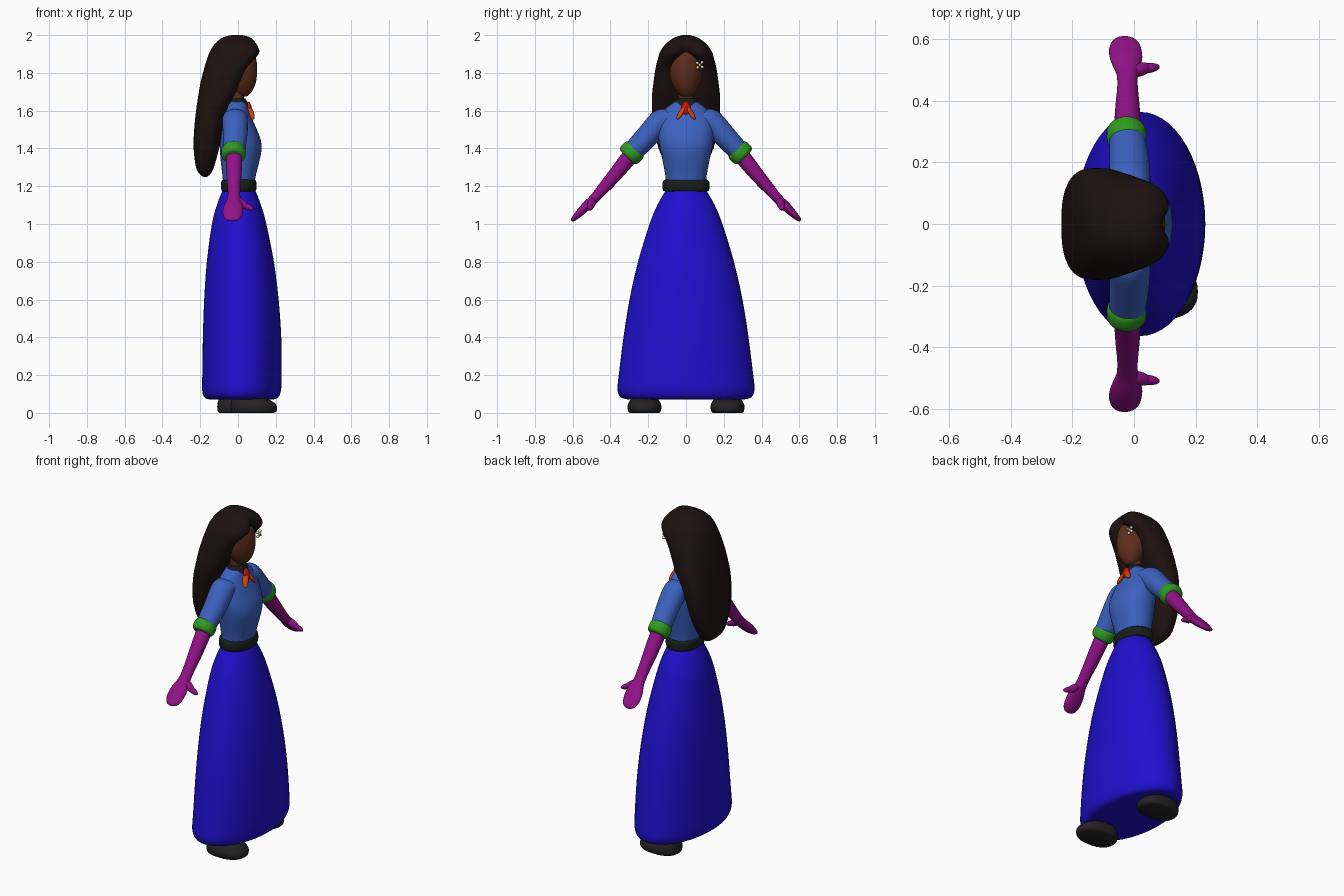
import bpy, bmesh, math
from mathutils import Vector, Matrix


def material(name, rgb):
    m = bpy.data.materials.new(name)
    m.diffuse_color = (*rgb, 1)
    return m


SKIRT = material("skirt_blue", (0.014, 0.005, 0.62))
SHIRT = material("shirt_blue", (0.045, 0.12, 0.52))
GLOVE = material("magenta", (0.28, 0.006, 0.24))
GREEN = material("green", (0.03, 0.32, 0.015))
HAIR = material("hair_brown", (0.013, 0.006, 0.006))
SKIN = material("skin_brown", (0.11, 0.026, 0.011))
SHOE = material("shoe_black", (0.017, 0.015, 0.015))
BELT = material("belt_black", (0.009, 0.013, 0.011))
RED = material("red", (0.6, 0.006, 0.003))
ORANGE = material("orange", (0.7, 0.06, 0.004))
WHITE = material("white", (0.75, 0.75, 0.8))
YELLOW = material("yellow", (0.7, 0.55, 0.02))


def finish(name, bm, mat):
    bmesh.ops.recalc_face_normals(bm, faces=bm.faces)
    me = bpy.data.meshes.new(name)
    bm.to_mesh(me)
    bm.free()
    me.materials.append(mat)
    ob = bpy.data.objects.new(name, me)
    bpy.context.collection.objects.link(ob)
    bpy.ops.object.select_all(action='DESELECT')
    ob.select_set(True)
    bpy.context.view_layer.objects.active = ob
    bpy.ops.object.shade_smooth_by_angle(angle=math.radians(50))
    return ob


def smooth_keys(keys, steps):
    # Catmull-Rom interpolation of the section parameters
    out = []
    n = len(keys)
    for i in range(n - 1):
        quad = [keys[max(i - 1, 0)], keys[i], keys[i + 1], keys[min(i + 2, n - 1)]]
        for s in range(steps):
            t = s / steps
            out.append([0.5 * (2 * b + (c - a) * t + (2 * a - 5 * b + 4 * c - d) * t * t
                               + (3 * b - a - 3 * c + d) * t ** 3) for a, b, c, d in zip(*quad)])
    return out + [list(keys[-1])]


def loft(name, keys, section, mat, segs=40, steps=3):
    bm = bmesh.new()
    rings = [[bm.verts.new(section(k, 2 * math.pi * i / segs)) for i in range(segs)]
             for k in smooth_keys(keys, steps)]
    for r0, r1 in zip(rings, rings[1:]):
        for i in range(segs):
            j = (i + 1) % segs
            bm.faces.new((r0[i], r0[j], r1[j], r1[i]))
    bm.faces.new(rings[0])
    bm.faces.new(rings[-1])
    return finish(name, bm, mat)


def power(v, p):
    return math.copysign(abs(v) ** p, v)


def level(p=1.0, y0=0.0):
    # horizontal section: (z, back x, front x, half width)
    def section(k, t):
        z, xb, xf, hw = k[:4]
        return ((xb + xf) / 2 + (xf - xb) / 2 * power(math.cos(t), p),
                y0 + hw * power(math.sin(t), p), z)
    return section


def hair_section(k, t):
    # horizontal section with a hollow for the face: extra (depth, width)
    x, y, z = level(0.75)(k, t)
    if math.cos(t) > 0:
        x -= k[4] * math.exp(-(y / k[5]) ** 2)
    return x, y, z


def limb(side):
    # section across the arm: (y, z, centre x, x radius, thickness radius)
    def section(k, t):
        y, z, xc, rx, rn = k
        c = rn * math.sin(t)
        return xc + rx * math.cos(t), side * (y + 0.69 * c), z + 0.72 * c
    return section


def blob(name, a, b, r, mat, flat=1.0):
    # ellipsoid stretched between two points
    a, b = Vector(a), Vector(b)
    rot = (b - a).to_track_quat('Z', 'X').to_matrix().to_4x4()
    m = Matrix.Translation((a + b) / 2) @ rot @ Matrix.Diagonal((r * flat, r, (b - a).length / 2, 1))
    bm = bmesh.new()
    bmesh.ops.create_uvsphere(bm, u_segments=20, v_segments=12, radius=1, matrix=m)
    return finish(name, bm, mat)


# Skirt, belt and blouse
loft("skirt", [(0.072, -0.155, 0.19, 0.31), (0.082, -0.178, 0.213, 0.345), (0.12, -0.19, 0.228, 0.363),
               (0.2, -0.189, 0.231, 0.356), (0.4, -0.186, 0.229, 0.331), (0.6, -0.179, 0.215, 0.299),
               (0.8, -0.165, 0.19, 0.254), (1.0, -0.138, 0.15, 0.193), (1.1, -0.112, 0.122, 0.152),
               (1.17, -0.085, 0.095, 0.112), (1.2, -0.07, 0.08, 0.09)], level(), SKIRT, 56)
loft("belt", [(1.172, -0.075, 0.085, 0.108), (1.178, -0.087, 0.095, 0.121), (1.203, -0.09, 0.099, 0.125),
              (1.228, -0.087, 0.095, 0.121), (1.235, -0.075, 0.083, 0.108)], level(0.9), BELT)
loft("blouse", [(1.2, -0.078, 0.085, 0.105), (1.26, -0.083, 0.095, 0.11), (1.34, -0.092, 0.115, 0.125),
                (1.4, -0.096, 0.125, 0.138), (1.45, -0.098, 0.119, 0.146), (1.5, -0.097, 0.1, 0.148),
                (1.55, -0.09, 0.078, 0.142), (1.6, -0.078, 0.057, 0.118), (1.63, -0.066, 0.048, 0.085),
                (1.65, -0.056, 0.04, 0.055)], level(0.9), SHIRT)

# Neck, collar and head
loft("neck", [(1.6, -0.05, 0.03, 0.042), (1.68, -0.045, 0.032, 0.04), (1.76, -0.045, 0.035, 0.042)],
     level(), SKIN, 24)
loft("collar", [(1.615, -0.06, 0.05, 0.058), (1.63, -0.063, 0.053, 0.064), (1.65, -0.058, 0.047, 0.06),
                (1.665, -0.052, 0.038, 0.05)], level(), BELT, 32)
loft("head", [(1.675, 0.015, 0.045, 0.018), (1.685, -0.01, 0.06, 0.035), (1.71, -0.04, 0.079, 0.056),
              (1.75, -0.07, 0.095, 0.077), (1.8, -0.09, 0.101, 0.088), (1.85, -0.09, 0.1, 0.088),
              (1.9, -0.08, 0.087, 0.075), (1.94, -0.05, 0.055, 0.04)], level(), SKIN)

# Long hair, hollowed around the face
loft("hair", [(2.0, -0.035, 0.025, 0.02, 0, 0.05), (1.985, -0.085, 0.072, 0.066, 0.003, 0.05),
              (1.95, -0.125, 0.108, 0.11, 0.015, 0.04), (1.91, -0.15, 0.121, 0.138, 0.045, 0.035),
              (1.87, -0.165, 0.105, 0.15, 0.07, 0.06), (1.82, -0.18, 0.072, 0.162, 0.07, 0.085),
              (1.75, -0.198, 0.035, 0.172, 0.06, 0.085), (1.68, -0.21, 0, 0.18, 0.05, 0.08),
              (1.6, -0.222, -0.05, 0.18, 0.02, 0.08), (1.5, -0.232, -0.08, 0.169, 0, 0.08),
              (1.4, -0.235, -0.1, 0.145, 0, 0.08), (1.3, -0.222, -0.128, 0.1, 0, 0.08),
              (1.262, -0.2, -0.148, 0.062, 0, 0.08), (1.25, -0.183, -0.165, 0.03, 0, 0.08)],
     hair_section, HAIR, 64, 4)

# Arms, one per side
for side, tag in ((-1, "right"), (1, "left")):
    arm = limb(side)
    loft(tag + "_sleeve", [(0.04, 1.565, -0.015, 0.06, 0.055), (0.09, 1.562, -0.015, 0.067, 0.064),
                           (0.135, 1.54, -0.015, 0.068, 0.066), (0.2, 1.47, -0.015, 0.065, 0.062),
                           (0.285, 1.38, -0.022, 0.058, 0.055)], arm, SHIRT, 28)
    cuff = [(-0.036, 0.047), (-0.03, 0.057), (-0.015, 0.064), (0.015, 0.064), (0.03, 0.057), (0.036, 0.047)]
    loft(tag + "_cuff", [(0.287 + 0.74 * t, 1.378 - 0.67 * t, -0.024, r, r) for t, r in cuff], arm, GREEN, 28)
    loft(tag + "_forearm", [(0.27, 1.39, -0.022, 0.043, 0.043), (0.32, 1.33, -0.021, 0.043, 0.042),
                            (0.385, 1.25, -0.021, 0.039, 0.037), (0.45, 1.175, -0.021, 0.033, 0.03),
                            (0.49, 1.13, -0.022, 0.036, 0.026), (0.53, 1.092, -0.025, 0.051, 0.025),
                            (0.56, 1.062, -0.028, 0.053, 0.021), (0.585, 1.037, -0.029, 0.046, 0.016),
                            (0.6, 1.023, -0.03, 0.03, 0.011), (0.606, 1.018, -0.03, 0.01, 0.005)],
         arm, GLOVE, 28)
    blob(tag + "_thumb_base", (-0.02, side * 0.49, 1.135), (0.055, side * 0.51, 1.085), 0.022, GLOVE)
    blob(tag + "_thumb", (0.01, side * 0.5, 1.108), (0.083, side * 0.51, 1.078), 0.016, GLOVE)

# Shoes, one a little ahead of the other
for side, tag, x in ((-1, "right", 0.0), (1, "left", -0.07)):
    keys = [(0.0, -0.03, 0.19, 0.078), (0.008, -0.037, 0.203, 0.086), (0.03, -0.04, 0.207, 0.09),
            (0.05, -0.038, 0.197, 0.086), (0.07, -0.033, 0.165, 0.074), (0.1, -0.02, 0.1, 0.05)]
    loft(tag + "_shoe", [(z, b + x, f + x, w) for z, b, f, w in keys], level(0.85, side * 0.22), SHOE, 32)

# Neckerchief
blob("kerchief_knot", (0.052, 0, 1.648), (0.066, 0, 1.58), 0.024, RED, 0.6)
for side, tag in ((-1, "right"), (1, "left")):
    blob(tag + "_kerchief_tail", (0.056, side * 0.006, 1.625), (0.081, side * 0.047, 1.553), 0.017, ORANGE, 0.6)

# Hair flower
fx, fy, fz = 0.09, 0.073, 1.842
for i in range(4):
    a = math.radians(50 + 90 * i)
    dy, dz = 0.026 * math.cos(a), 0.026 * math.sin(a)
    blob(f"flower_petal_{i + 1}", (fx, fy + 0.3 * dy, fz + 0.3 * dz), (fx, fy + dy, fz + dz), 0.009, WHITE, 0.9)
blob("flower_centre", (fx - 0.004, fy, fz), (fx + 0.012, fy, fz), 0.008, YELLOW)

# Turn the figure only if needed: it already faces +x as drawn on the grids
